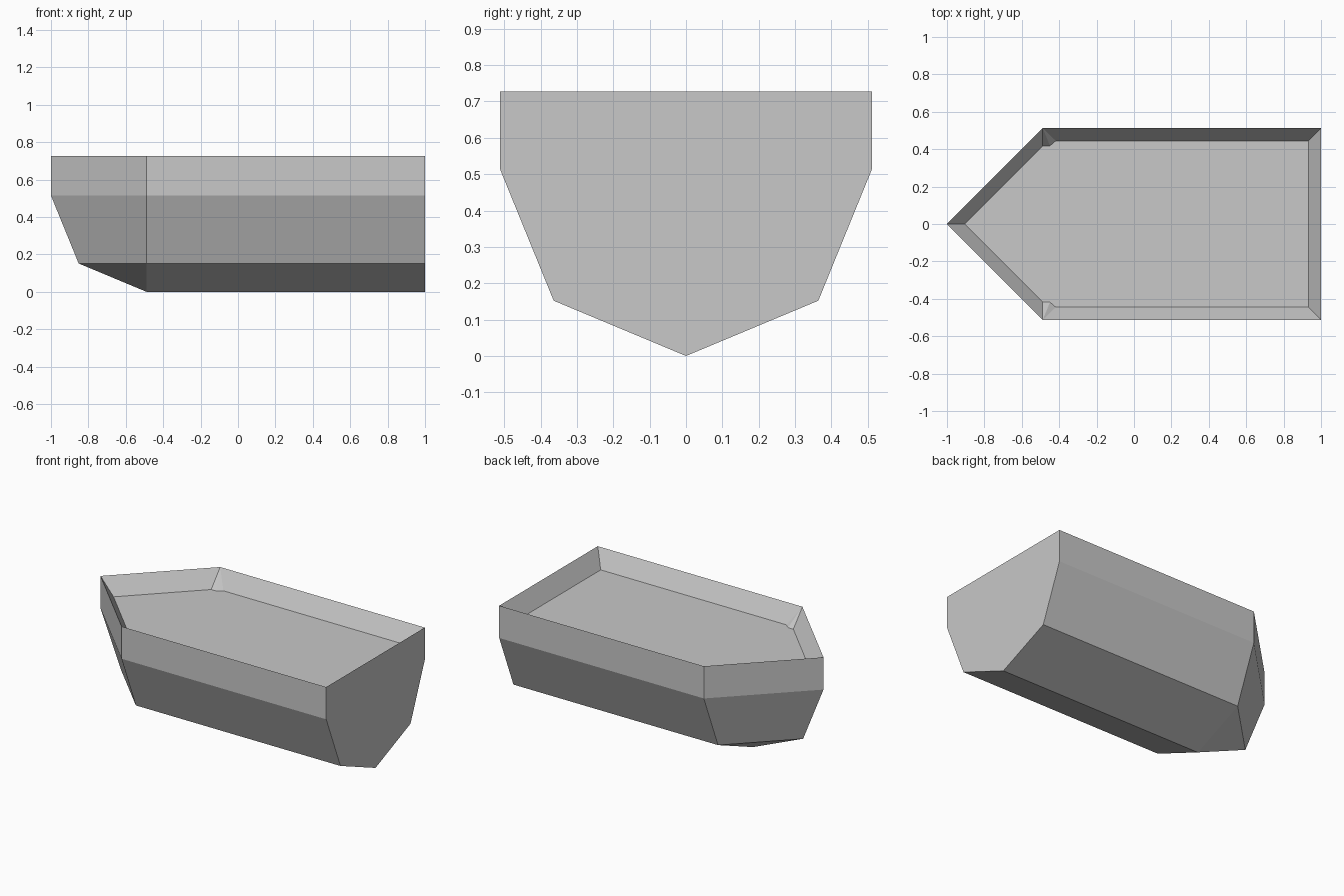
import bpy
import bmesh

cube = bpy.data.objects.get("Cube")
if cube:
    bpy.data.objects.remove(cube, do_unlink=True)

# One plain grey for the whole hull
grey = bpy.data.materials.new("hull_grey")
grey.use_nodes = True
color = (0.58, 0.58, 0.58, 1)
grey.diffuse_color = color
grey.node_tree.nodes["Principled BSDF"].inputs["Base Color"].default_value = color

STERN, SHOULDER = 1.0, -0.488      # ends of the straight midsection
FLOOR = 0.615                      # height of the sunken deck
SECTION = [(0, 0), (0.364, 0.152), (0.512, 0.515), (0.512, 0.727)]  # half width, height

bm = bmesh.new()


def ring(half, z):
    """Outline from the stern to the bow point on the centre line, then mirrored back."""
    points = half + [(x, -y) for x, y in reversed(half[:-1])]
    return [bm.verts.new((x, y, z)) for x, y in points]


# Outer shell: five-sided outlines stacked from keel to rim, stern included
levels = [ring([(STERN, -r), (SHOULDER, -r), (SHOULDER - r, 0)], z) for r, z in SECTION]
for low, high in zip(levels, levels[1:]):
    for i in range(5):
        j = (i + 1) % 5
        bm.faces.new((low[i], low[j], high[j], high[i]))

# Sunken deck with small chamfers at the bow shoulders
rim = levels[-1]
deck = ring([(0.932, -0.445), (-0.418, -0.445), (-0.449, -0.418),
             (SHOULDER, -0.418), (-0.905, 0)], FLOOR)
bm.faces.new(deck)

# Sloped inner walls
for i, (a, b) in enumerate([(0, 1), (3, 4), (4, 5), (7, 8), (8, 0)]):
    bm.faces.new((rim[i], rim[(i + 1) % 5], deck[b], deck[a]))

# Shoulder facets
for corner, start in ((1, 1), (3, 5)):
    for k in (start, start + 1):
        bm.faces.new((rim[corner], deck[k], deck[k + 1]))

# Collapse the keel to a single line and orient the closed surface
bmesh.ops.remove_doubles(bm, verts=bm.verts, dist=0.0005)
bmesh.ops.recalc_face_normals(bm, faces=bm.faces)

mesh = bpy.data.meshes.new("boat_hull")
bm.to_mesh(mesh)
bm.free()
mesh.materials.append(grey)
hull = bpy.data.objects.new("boat_hull", mesh)
bpy.context.collection.objects.link(hull)
